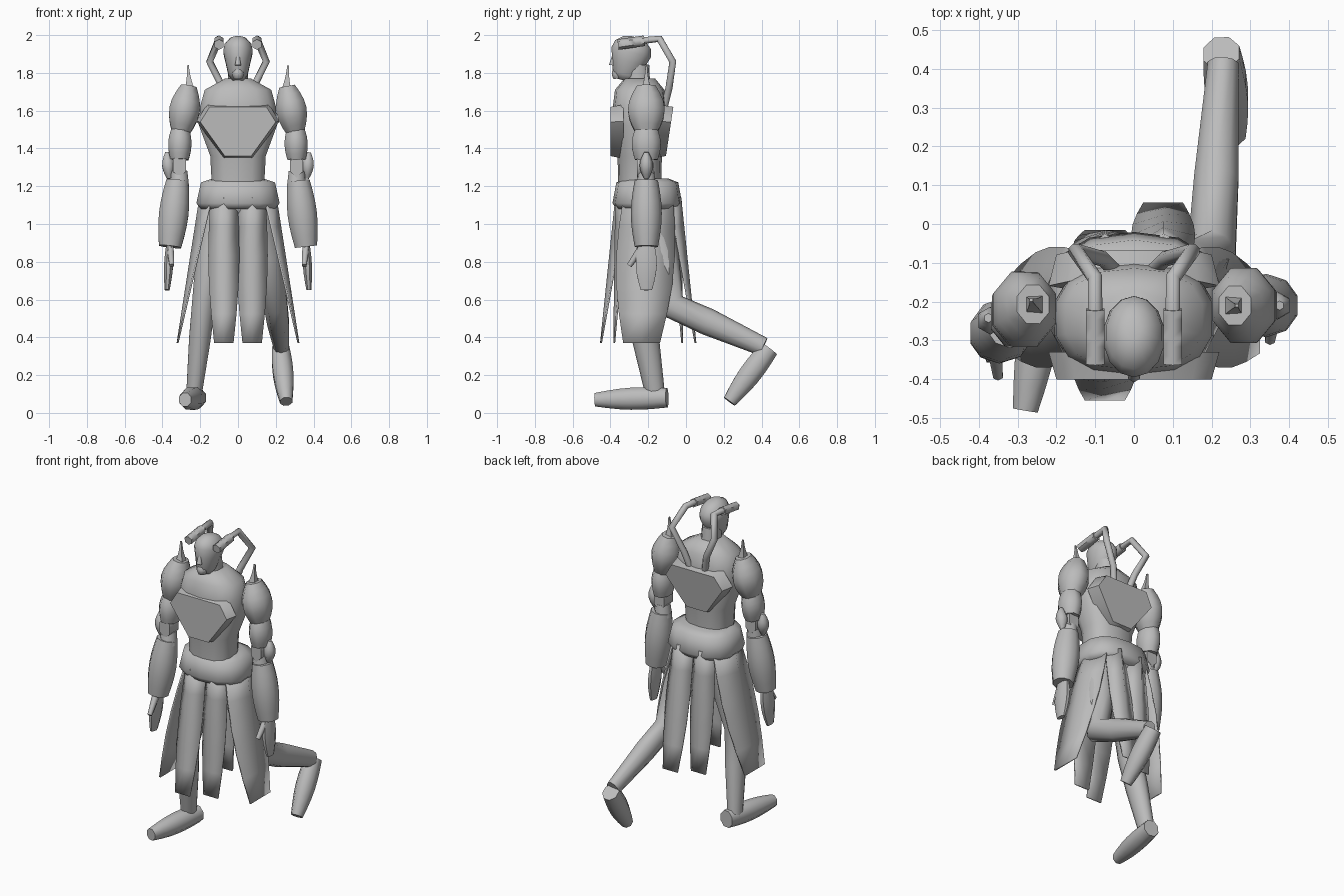
import bpy
import bmesh
import math
from mathutils import Vector

if "Cube" in bpy.data.objects:
    bpy.data.objects.remove(bpy.data.objects["Cube"])

# Single clay material
grey = bpy.data.materials.new("clay grey")
grey.use_nodes = True
tone = (.5, .5, .5, 1)
grey.diffuse_color = tone
grey.node_tree.nodes["Principled BSDF"].inputs["Base Color"].default_value = tone

RIGHTWARD = Vector((1, 0, 0))
BACKWARD = Vector((0, 1, 0))
UP = Vector((0, 0, 1))
parts = []


def finish(name, bm):
    """Turn a bmesh into a named, coloured object."""
    bmesh.ops.recalc_face_normals(bm, faces=bm.faces)
    mesh = bpy.data.meshes.new(name)
    bm.to_mesh(mesh)
    bm.free()
    mesh.materials.append(grey)
    obj = bpy.data.objects.new(name, mesh)
    bpy.context.collection.objects.link(obj)
    parts.append(obj)
    return obj


def bridge(bm, rings):
    """Skin a list of closed vertex rings and cap both ends."""
    for low, high in zip(rings, rings[1:]):
        for i in range(len(low)):
            j = i - 1
            bm.faces.new((low[j], low[i], high[i], high[j]))
    bm.faces.new(rings[0])
    bm.faces.new(rings[-1])


def rounded(angle, power):
    """Point on a unit circle, squared off when power is below one."""
    return [math.copysign(abs(value) ** power, value)
            for value in (math.cos(angle), math.sin(angle))]


def loft(name, path, radii, flat=1, base=0, sides=10, power=1):
    """Tube along a path; its depth is base + radius * flat."""
    bm = bmesh.new()
    path = [Vector(point) for point in path]
    rings = []
    for k, (centre, radius) in enumerate(zip(path, radii)):
        ahead = path[min(k + 1, len(path) - 1)]
        behind = path[max(k - 1, 0)]
        tangent = (ahead - behind).normalized()
        across = (RIGHTWARD - tangent * tangent.x).normalized()
        depth = tangent.cross(across)
        ring = []
        for i in range(sides):
            u, v = rounded(math.tau * (i + .5) / sides, power)
            ring.append(bm.verts.new(centre + across * u * radius
                                     + depth * v * (base + radius * flat)))
        rings.append(ring)
    bridge(bm, rings)
    return finish(name, bm)


def taper(name, start, end, first, last, swell=0, flat=1, sides=8):
    """Straight limb that narrows from first to last and swells midway."""
    start, end = Vector(start), Vector(end)
    steps = [i / 6 for i in range(7)]
    loft(name, [start.lerp(end, t) for t in steps],
         [first + (last - first) * t + swell * math.sin(math.pi * t) for t in steps],
         flat, sides=sides)


def turned(name, y, profile, flat, base=0, power=.8, droop=0):
    """Upright section from (height, half width) pairs; droop pushes low rings forward."""
    top = profile[-1][0]
    loft(name, [(0, y - droop * (top - z), z) for z, width in profile],
         [width for z, width in profile], flat, base, sides=14, power=power)


def plate(name, y, inward, slope):
    """Bevelled armour plate with a flat, downward-pointing outer face."""
    half = [(.15, 1.62), (.2, 1.54), (.07, 1.36)]
    outline = half + [(-x, z) for x, z in reversed(half)]
    bm = bmesh.new()
    rings = [[bm.verts.new((x * grow, y + sink + slope * (z - 1.6),
                            1.5 + (z - 1.5) * grow))
              for x, z in outline] for grow, sink in ((1, 0), (1.1, inward))]
    bridge(bm, rings)
    finish(name, bm)


def panel(name, outward, offset, drift, top_reach, tip_reach, half):
    """Creased skirt strip that flares away from the belt and drifts sideways."""
    bm = bmesh.new()
    along = outward.cross(UP)
    rows = []
    for step in range(6):
        t = step / 5
        reach = top_reach + (tip_reach - top_reach) * t
        width = half * (1 + .3 * math.sin(math.pi * t) - .25 * t)
        crease = .06 * (1 - t)
        middle = (BACKWARD * -.2 + outward * reach + along * (offset + drift * t)
                  + UP * (1.14 - .77 * t))
        rows.append([bm.verts.new(middle + along * width * j - outward * crease * abs(j))
                     for j in (-1, 0, 1)])
    for a, b in zip(rows, rows[1:]):
        for j in range(2):
            bm.faces.new((a[j], a[j + 1], b[j + 1], b[j]))
    thick = finish(name, bm).modifiers.new("thickness", 'SOLIDIFY')
    thick.thickness = .01
    thick.offset = 0


# Trunk
turned("torso", -.245, [(1.18, .14), (1.36, .15), (1.52, .21), (1.62, .205),
                        (1.71, .18), (1.77, .07)], .45, .05)
turned("belt", -.205, [(1.08, .2), (1.11, .225), (1.22, .2), (1.24, .14)], .82)
turned("pelvis", -.2, [(.95, .1), (1.1, .18)], .8)
plate("chest_plate", -.4, .07, 0)
plate("back_plate", -.07, -.08, .15)

# Head
taper("neck", (0, -.25, 1.7), (0, -.26, 1.84), .06, .055, flat=1.2)
turned("head", -.27, [(1.76, .03), (1.79, .052), (1.86, .068), (1.91, .08),
                      (1.95, .072), (1.98, .045), (1.99, .02)], 1.35, power=1, droop=.25)
taper("nose", (0, -.38, 1.9), (0, -.39, 1.84), .008, .018, sides=6)
taper("mouth", (0, -.365, 1.82), (0, -.36, 1.77), .025, .025, .008)

for side, word in ((1, "left"), (-1, "right")):
    # Curved tubes rising from the back to beside the brow
    tube = [(.05, -.12, 1.6), (.08, -.09, 1.72), (.15, -.07, 1.86),
            (.1, -.14, 1.98), (.1, -.24, 1.97)]
    loft(word + "_tube", [(side * x, y, z) for x, y, z in tube], [.02] * len(tube), sides=8)
    taper(word + "_tube_tip", (side * .1, -.22, 1.97), (side * .1, -.36, 1.95),
          .028, .028, sides=6)

    def arm_point(x, z, shift=0):
        """Point on the arm; the right arm swings forward."""
        swing = .1 * (1.7 - z) if side < 0 else 0
        return side * x, shift - .21 - swing, z

    # Shoulder, spike and upper arm
    taper(word + "_shoulder", arm_point(.26, 1.73), arm_point(.305, 1.48), .045, .05, .04, 1.2)
    taper(word + "_spike", arm_point(.255, 1.69), arm_point(.265, 1.84), .045, .006, -.008, sides=4)
    taper(word + "_upper_arm", arm_point(.305, 1.52), arm_point(.31, 1.34),
          .045, .052, .018, 1.25)

    # Elbow joint with its pointed guard
    taper(word + "_elbow", arm_point(.31, 1.31, -.05), arm_point(.31, 1.31, .04),
          .04, .04, flat=1.6, sides=6)
    taper(word + "_elbow_guard", arm_point(.365, 1.24), arm_point(.375, 1.38),
          .012, .012, .024, sides=6)

    # Bulky forearm and its cuff
    taper(word + "_cuff", arm_point(.31, 1.28), arm_point(.31, 1.2), .045, .055)
    taper(word + "_forearm", arm_point(.32, 1.23), arm_point(.36, .88), .062, .062, .02, sides=10)

    # Hand and thumb
    taper(word + "_hand", arm_point(.36, .91), arm_point(.375, .65), .018, .014, .01, 2.3)
    taper(word + "_thumb", arm_point(.36, .88, -.02), arm_point(.35, .78, -.09),
          .022, .014, sides=6)

    # Skirt strips over each hip, front and back; opposite corners flare most
    panel(word + "_hip_strip", RIGHTWARD * side, 0, side * .035, .2, .32, .13)
    for sign, place in ((-1, "front"), (1, "back")):
        tip = .25 if sign == side else .18
        panel(word + "_" + place + "_strip", BACKWARD * sign, side * sign * .075, 0,
              .17, tip, .068)

# Legs: the right one stands, the left one trails with the heel raised
poses = {
    "right": [(-.1, -.2, 1.1), (-.18, -.25, .6), (-.235, -.16, .08),
              (-.215, -.1, .08), (-.28, -.48, .07)],
    "left": [(.1, -.2, 1.1), (.2, -.08, .57), (.23, .41, .35),
             (.225, .44, .34), (.255, .23, .06)],
}
for word, (hip, knee, ankle, heel, toe) in poses.items():
    thigh = Vector(hip).lerp(Vector(knee), .5)
    calf = Vector(knee).lerp(Vector(ankle), .4)
    loft(word + "_leg", [hip, thigh, knee, calf, ankle],
         [.08, .085, .065, .06, .042], 1.2)
    taper(word + "_foot", heel, toe, .05, .035, .015, 1.1)

# Smooth shading with crisp edges
bpy.ops.object.select_all(action='DESELECT')
for obj in parts:
    obj.select_set(True)
bpy.context.view_layer.objects.active = parts[0]
bpy.ops.object.shade_smooth_by_angle(angle=math.radians(60))
